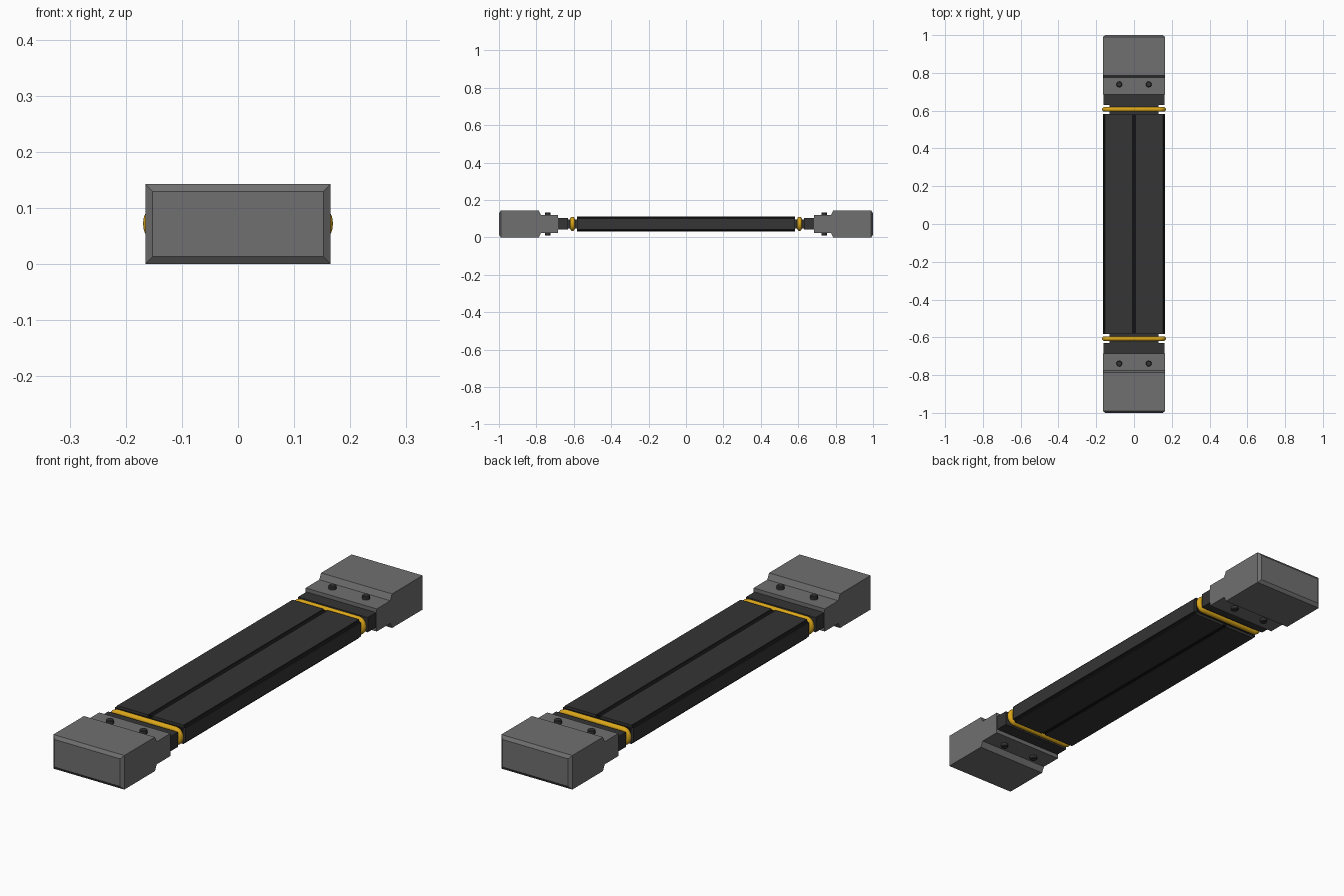
import bpy, bmesh, math
from mathutils import Vector

if "Cube" in bpy.data.objects:
    bpy.data.objects.remove(bpy.data.objects["Cube"])

ZC = 0.072  # height of the long axis


def material(name, rgb):
    m = bpy.data.materials.new(name)
    m.diffuse_color = (*rgb, 1)
    m.use_nodes = True
    m.node_tree.nodes["Principled BSDF"].inputs["Base Color"].default_value = m.diffuse_color
    return m


GREY = material("grey_metal", (0.16, 0.16, 0.16))
DARK = material("dark_panel", (0.035, 0.035, 0.035))
BLACK = material("black_core", (0.006, 0.006, 0.006))
YELLOW = material("yellow_ring", (0.7, 0.38, 0.01))


def finish(name, bm, mat, axes=""):
    bmesh.ops.recalc_face_normals(bm, faces=bm.faces)
    me = bpy.data.meshes.new(name)
    bm.to_mesh(me)
    bm.free()
    me.materials.append(mat)
    ob = bpy.data.objects.new(name, me)
    bpy.context.collection.objects.link(ob)
    # mirror about the model centre
    if axes:
        for v in me.vertices:
            v.co.z -= ZC
        ob.location.z = ZC
        mod = ob.modifiers.new("Mirror", "MIRROR")
        mod.use_axis = ["X" in axes, "Y" in axes, "Z" in axes]
        mod.use_mirror_merge = False
    return ob


def box(name, x, y, z, mat, axes=""):
    bm = bmesh.new()
    bmesh.ops.create_cube(bm, size=1)
    for v in bm.verts:
        v.co = [(a + b) / 2 + c * (b - a) for (a, b), c in zip((x, y, z), v.co)]
    return finish(name, bm, mat, axes)


def prism(points, direction):
    bm = bmesh.new()
    f = bm.faces.new([bm.verts.new(p) for p in points])
    r = bmesh.ops.extrude_face_region(bm, geom=[f])
    bmesh.ops.translate(bm, vec=direction,
                        verts=[g for g in r["geom"] if isinstance(g, bmesh.types.BMVert)])
    return bm


# Central black core with chamfered edges
w, h, c = 0.162, 0.037, 0.008
oct_pts = [(w, h - c), (w - c, h), (c - w, h), (-w, h - c),
           (-w, c - h), (c - w, -h), (w - c, -h), (w, c - h)]
finish("body_core", prism([(x, -0.58, ZC + z) for x, z in oct_pts], (0, 1.16, 0)), BLACK)

# Dark panels: two on top and bottom split by a groove, one on each side
box("face_panel", (0.01, 0.154), (-0.582, 0.582), (ZC + 0.03, ZC + 0.0395), DARK, "XZ")
box("side_panel", (0.154, 0.1645), (-0.582, 0.582), (ZC - 0.029, ZC + 0.029), DARK, "X")

# Narrow joint and wider connector at each end
box("joint", (-0.13, 0.13), (0.575, 0.64), (ZC - 0.024, ZC + 0.024), DARK, "Y")
box("connector", (-0.162, 0.162), (0.63, 0.70), (ZC - 0.031, ZC + 0.031), DARK, "Y")

# Stepped end block with a chamfered outer face
profile = [(0.685, 0.024), (0.775, 0.024), (0.787, 0.0), (0.99, 0.0),
           (0.99, 0.143), (0.787, 0.143), (0.775, 0.119), (0.685, 0.119)]
bm = prism([(-0.165, y, z) for y, z in profile], (0.33, 0, 0))
outer = max(bm.faces, key=lambda f: f.calc_center_median().y)
r = bmesh.ops.extrude_face_region(bm, geom=[outer])
for v in [g for g in r["geom"] if isinstance(g, bmesh.types.BMVert)]:
    v.co = (v.co.x * 0.152 / 0.165, 1.0, 0.0715 + (v.co.z - 0.0715) * 0.81)
if outer.is_valid:
    bmesh.ops.delete(bm, geom=[outer], context="FACES_ONLY")
finish("end_block", bm, GREY, "Y")

# Bolt heads above and below the neck
bm = bmesh.new()
bmesh.ops.create_cone(bm, cap_ends=True, segments=12, radius1=0.0155, radius2=0.0155, depth=0.03)
rim = [e for e in bm.edges if all(v.co.z > 0 for v in e.verts)]
bmesh.ops.bevel(bm, geom=rim, offset=0.003, segments=1, affect="EDGES")
bmesh.ops.translate(bm, verts=bm.verts, vec=(0.078, 0.739, 0.119))
finish("bolt_head", bm, DARK, "XYZ")

# Yellow ring: round tube along a rounded rectangle
rx, rz, rc, tube = 0.1565, 0.0255, 0.023, 0.0125
bm = bmesh.new()
loops = []
for sx, sz, start in ((1, 1, 0), (-1, 1, 90), (-1, -1, 180), (1, -1, 270)):
    for i in range(7):
        a = math.radians(start + i * 15)
        out = Vector((math.cos(a), 0, math.sin(a)))
        centre = Vector((sx * (rx - rc), 0.607, ZC + sz * (rz - rc))) + out * rc
        loops.append([bm.verts.new(centre + out * tube * math.cos(t) + Vector((0, tube * math.sin(t), 0)))
                      for t in (k * math.tau / 12 for k in range(12))])
for i, a in enumerate(loops):
    b = loops[(i + 1) % len(loops)]
    for k in range(12):
        j = (k + 1) % 12
        bm.faces.new((a[k], a[j], b[j], b[k]))
for f in bm.faces:
    f.smooth = True
finish("ring", bm, YELLOW, "Y")
